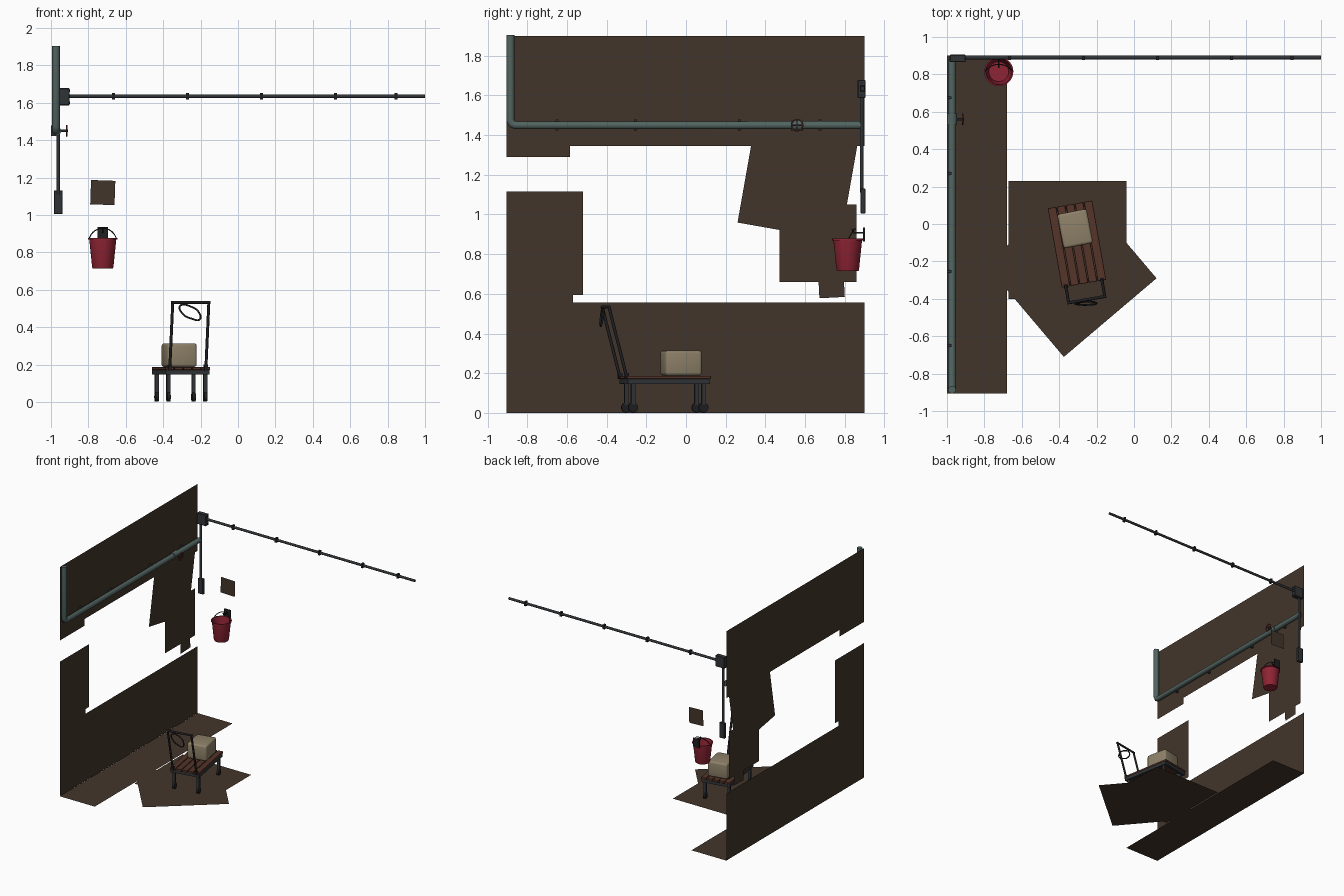
import bpy, bmesh, math
from mathutils import Matrix, Vector

cube = bpy.data.objects.get("Cube")
if cube:
    bpy.data.objects.remove(cube, do_unlink=True)


def material(name, r, g, b, rough=0.8):
    m = bpy.data.materials.new(name)
    m.use_nodes = True
    m.diffuse_color = (r, g, b, 1)
    node = m.node_tree.nodes["Principled BSDF"]
    node.inputs["Base Color"].default_value = (r, g, b, 1)
    node.inputs["Roughness"].default_value = rough
    return m


PLASTER = material("dark_plaster", 0.055, 0.036, 0.024)
PIPE = material("painted_pipe", 0.085, 0.13, 0.12)
IRON = material("dark_iron", 0.03, 0.034, 0.038)
BLACK = material("black_steel", 0.014, 0.014, 0.016)
RED = material("bucket_red", 0.28, 0.018, 0.035)
RUST = material("valve_red", 0.13, 0.04, 0.035)
WOOD = material("deck_wood", 0.09, 0.035, 0.022)
CARD = material("parcel_tan", 0.27, 0.22, 0.14)

WORLD = Matrix.Identity(4)
CART = Matrix.Translation((-0.305, -0.107, 0)) @ Matrix.Rotation(math.radians(10), 4, "Z")


def add(name, data, mat, matrix=WORLD, smooth=False):
    ob = bpy.data.objects.new(name, data)
    bpy.context.collection.objects.link(ob)
    data.materials.append(mat)
    ob.matrix_world = matrix
    if smooth:
        bpy.ops.object.select_all(action="DESELECT")
        ob.select_set(True)
        bpy.context.view_layer.objects.active = ob
        bpy.ops.object.shade_smooth_by_angle(angle=math.radians(40))
    return ob


def mesh_from(name, bm):
    me = bpy.data.meshes.new(name)
    bm.to_mesh(me)
    bm.free()
    return me


def box(name, centre, size, mat, frame=WORLD, bevel=0.0, segments=1):
    bm = bmesh.new()
    bmesh.ops.create_cube(bm, size=1)
    bmesh.ops.scale(bm, vec=size, verts=bm.verts)
    if bevel:
        bmesh.ops.bevel(bm, geom=bm.edges[:], offset=bevel, segments=segments,
                        affect="EDGES", profile=0.5)
    return add(name, mesh_from(name, bm), mat, frame @ Matrix.Translation(centre), segments > 1)


def rod(name, a, b, radius, mat, frame=WORLD, sides=16):
    a, b = Vector(a), Vector(b)
    bm = bmesh.new()
    bmesh.ops.create_cone(bm, cap_ends=True, segments=sides, radius1=radius,
                          radius2=radius, depth=(b - a).length)
    turn = (b - a).to_track_quat("Z", "Y").to_matrix().to_4x4()
    return add(name, mesh_from(name, bm), mat,
               frame @ Matrix.Translation((a + b) / 2) @ turn, True)


def wire(name, points, radius, mat, frame=WORLD, closed=False, curved=True):
    cu = bpy.data.curves.new(name, "CURVE")
    cu.dimensions = "3D"
    cu.bevel_depth, cu.bevel_resolution, cu.use_fill_caps = radius, 3, True
    cu.resolution_u = 8
    if curved:
        sp = cu.splines.new("BEZIER")
        sp.bezier_points.add(len(points) - 1)
        for bp, co in zip(sp.bezier_points, points):
            bp.co = co
            bp.handle_left_type = bp.handle_right_type = "AUTO"
    else:
        sp = cu.splines.new("POLY")
        sp.points.add(len(points) - 1)
        for p, co in zip(sp.points, points):
            p.co = (*co, 1)
    sp.use_cyclic_u = closed
    return add(name, cu, mat, frame)


def lathe(name, profile, centre, mat, steps=32):
    bm = bmesh.new()
    vs = [bm.verts.new((r, 0, z)) for r, z in profile]
    es = [bm.edges.new(pair) for pair in zip(vs, vs[1:])]
    bmesh.ops.spin(bm, geom=vs + es, axis=(0, 0, 1), cent=(0, 0, 0),
                   angle=math.tau, steps=steps)
    bmesh.ops.remove_doubles(bm, verts=bm.verts, dist=1e-5)
    bmesh.ops.recalc_face_normals(bm, faces=bm.faces)
    return add(name, mesh_from(name, bm), mat, Matrix.Translation(centre), True)


def panel(name, axis, level, u, v, size_u, size_v, turn=0.0):
    """Thin sheet perpendicular to an axis, centred at (u, v) in its plane."""
    c, s = math.cos(math.radians(turn)), math.sin(math.radians(turn))
    bm = bmesh.new()
    corners = []
    for i, j in ((-1, -1), (1, -1), (1, 1), (-1, 1)):
        du, dv = i * size_u / 2, j * size_v / 2
        co = [u + du * c - dv * s, v + du * s + dv * c]
        co.insert("XYZ".index(axis), level)
        corners.append(bm.verts.new(co))
    face = bm.faces.new(corners)
    if axis == "Y":
        face.normal_flip()
        face.normal_update()
    return add(name, mesh_from(name, bm), PLASTER)


# Broken wall sheets along the right side
panel("wall_upper", "X", -1.0, -0.0025, 1.623, 1.805, 0.555)
panel("wall_upper_step", "X", -1.0, -0.745, 1.318, 0.32, 0.055)
panel("wall_lower", "X", -1.0, -0.0025, 0.278, 1.805, 0.555)
panel("wall_lower_step", "X", -1.0, -0.7375, 0.575, 0.335, 0.04)
panel("wall_pillar", "X", -1.0, -0.7125, 0.855, 0.385, 0.52)
panel("wall_tilted_patch", "X", -0.999, 0.565, 1.173, 0.527, 0.527, -10)
panel("wall_square_patch", "X", -0.998, 0.665, 0.855, 0.39, 0.39)
panel("wall_chip", "X", -0.997, 0.733, 0.645, 0.128, 0.128, 3)
panel("back_wall_chip", "Y", 0.9, -0.723, 1.12, 0.13, 0.13, -2)

# Floor sheets
panel("floor_strip", "Z", 0.0, -0.84, -0.0025, 0.32, 1.805)
panel("floor_patch", "Z", 0.001, -0.355, -0.085, 0.63, 0.63)
panel("floor_tilted_patch", "Z", 0.002, -0.3375, -0.2525, 0.65, 0.65, 40.3)

# Wall pipe with elbow, brackets and valve
PX, PZ = -0.973, 1.45
wire("wall_pipe", [(PX, 0.88, PZ), (PX, -0.86, PZ), (PX, -0.878, PZ + 0.007),
                   (PX, -0.885, PZ + 0.025), (PX, -0.885, 1.905)], 0.021, PIPE, curved=False)
for y in (-0.65, -0.255, 0.27, 0.675):
    box("pipe_bracket", (-0.988, y, PZ), (0.022, 0.016, 0.056), IRON)
rod("valve_body", (PX, 0.53, PZ), (PX, 0.59, PZ), 0.027, PIPE)
rod("valve_stem", (PX, 0.56, PZ), (-0.91, 0.56, PZ), 0.006, IRON)
ring = [(-0.916, 0.56 + 0.028 * math.cos(k * math.tau / 8),
         PZ + 0.028 * math.sin(k * math.tau / 8)) for k in range(8)]
wire("valve_wheel", ring, 0.004, RUST, closed=True)
for a, b in zip(ring[:4:2], ring[4::2]):
    rod("valve_spoke", a, b, 0.003, RUST, sides=8)

# Electrical conduit, junction box and switch
rod("conduit_rail", (-0.92, 0.89, 1.635), (1.0, 0.89, 1.635), 0.01, IRON)
for x in (-0.665, -0.27, 0.125, 0.52, 0.845):
    box("conduit_clip", (x, 0.89, 1.635), (0.016, 0.024, 0.036), BLACK)
box("junction_box", (-0.943, 0.885, 1.632), (0.086, 0.04, 0.092), IRON, bevel=0.004)
for z in (1.6, 1.664):
    rod("junction_screw", (-0.902, 0.885, z), (-0.897, 0.885, z), 0.006, BLACK, sides=10)
rod("conduit_drop", (-0.961, 0.885, 1.6), (-0.961, 0.885, 1.11), 0.009, IRON)
box("switch_box", (-0.961, 0.892, 1.068), (0.048, 0.024, 0.126), IRON, bevel=0.003)

# Hanging fire bucket
BX, BY = -0.723, 0.815
lathe("bucket", [(0, 0.715), (0.054, 0.715), (0.057, 0.722), (0.072, 0.868),
                 (0.078, 0.87), (0.078, 0.878), (0.07, 0.878), (0.053, 0.725), (0, 0.725)],
      (BX, BY, 0), RED)
wire("bucket_handle", [(BX - 0.076, BY, 0.87), (BX - 0.055, BY + 0.02, 0.905),
                       (BX - 0.025, BY + 0.035, 0.925), (BX, BY + 0.038, 0.93),
                       (BX + 0.025, BY + 0.035, 0.925), (BX + 0.055, BY + 0.02, 0.905),
                       (BX + 0.076, BY, 0.87)], 0.003, BLACK)
box("hook_plate", (BX, 0.897, 0.9), (0.058, 0.008, 0.07), BLACK)
wire("bucket_hook", [(BX, 0.897, 0.908), (BX, 0.845, 0.908), (BX, 0.838, 0.928)],
     0.005, BLACK, curved=False)

# Platform cart: planked deck on an iron frame
for k in range(5):
    box("deck_plank", ((k - 2) * 0.049, 0, 0.179), (0.045, 0.43, 0.016), WOOD, CART, 0.002)
for side in (-1, 1):
    box("frame_side_rail", (side * 0.108, 0, 0.159), (0.022, 0.42, 0.025), IRON, CART)
for y in (-0.199, 0, 0.199):
    box("frame_cross_bar", (0, y, 0.159), (0.2, 0.022, 0.024), IRON, CART)

# Cart legs, wheels and leaning push handle
for sx in (-1, 1):
    for sy in (-1, 1):
        x, y = sx * 0.1, sy * 0.18
        box("cart_leg", (x, y, 0.098), (0.02, 0.02, 0.11), IRON, CART)
        rod("cart_wheel", (x - 0.009, y, 0.027), (x + 0.009, y, 0.027), 0.025, BLACK, CART)
    box("handle_socket", (sx * 0.098, -0.212, 0.185), (0.02, 0.02, 0.03), BLACK, CART)
    rod("handle_post", (sx * 0.098, -0.212, 0.18), (sx * 0.098, -0.302, 0.53), 0.008, BLACK, CART)
rod("handle_bar", (-0.106, -0.302, 0.533), (0.106, -0.302, 0.533), 0.008, BLACK, CART)
wire("rope_loop", [(-0.06, -0.312, 0.513), (-0.047, -0.32, 0.472), (0.0, -0.33, 0.446),
                   (0.043, -0.333, 0.442), (0.045, -0.327, 0.47), (0.0, -0.312, 0.51)],
     0.005, BLACK, CART, closed=True)

# Parcel on the deck
spot = Matrix.Translation((-0.315, -0.025, 0.251)) @ Matrix.Rotation(math.radians(11), 4, "Z")
box("parcel", (0, 0, 0), (0.16, 0.186, 0.126), CARD, spot, 0.014, 3)
